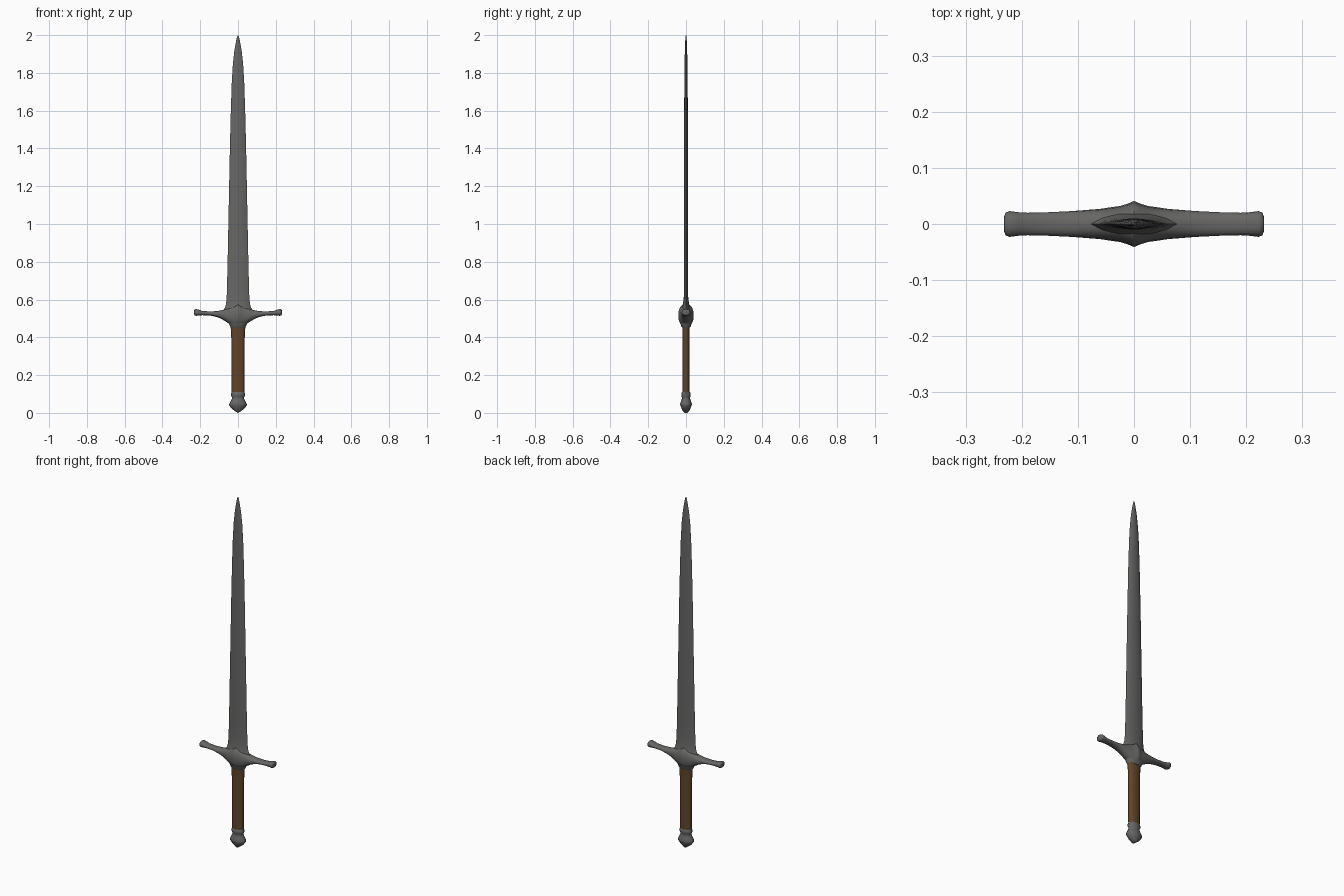
import bpy, bmesh, math
from mathutils import Vector


def material(name, rgb):
    m = bpy.data.materials.new(name)
    m.diffuse_color = (*rgb, 1)
    return m


steel = material("dark steel", (0.135, 0.133, 0.13))
leather = material("brown leather", (0.115, 0.058, 0.024))


def ellipse(n, power=1.0):
    pts = []
    for i in range(n):
        a = 2 * math.pi * i / n
        c, s = math.cos(a), math.sin(a)
        pts.append((math.copysign(abs(c) ** power, c), math.copysign(abs(s) ** power, s)))
    return pts


def loft(name, rings, mat, angle=40):
    """Skin a list of equal-length point rings and cap both ends."""
    bm = bmesh.new()
    loops = [[bm.verts.new(Vector(p)) for p in ring] for ring in rings]
    n = len(loops[0])
    for a, b in zip(loops, loops[1:]):
        for i in range(n):
            j = (i + 1) % n
            bm.faces.new((a[i], a[j], b[j], b[i]))
    bm.faces.new(loops[0][::-1])
    bm.faces.new(loops[-1])
    bmesh.ops.recalc_face_normals(bm, faces=bm.faces[:])
    me = bpy.data.meshes.new(name)
    bm.to_mesh(me)
    bm.free()
    me.materials.append(mat)
    ob = bpy.data.objects.new(name, me)
    bpy.context.collection.objects.link(ob)
    bpy.ops.object.select_all(action='DESELECT')
    ob.select_set(True)
    bpy.context.view_layer.objects.active = ob
    bpy.ops.object.shade_smooth_by_angle(angle=math.radians(angle))
    return ob


def upright(name, section, stations, mat, angle=40):
    """stations: (z, half width x, half depth y)"""
    return loft(name, [[(u * w, v * d, z) for u, v in section] for z, w, d in stations], mat, angle)


# blade: lens section with a soft ridge, flaring into the guard at its root
half = [(1, 0), (0.75, 0.5), (0.4, 0.85), (0, 1), (-0.4, 0.85), (-0.75, 0.5)]
lens = half + [(-u, -v) for u, v in half]
upright("blade", lens, [
    (0.520, 0.100, 0.026), (0.540, 0.082, 0.024), (0.555, 0.070, 0.021),
    (0.575, 0.064, 0.017), (0.600, 0.061, 0.013), (0.635, 0.059, 0.010),
    (0.80, 0.055, 0.010), (1.00, 0.051, 0.010), (1.20, 0.047, 0.010),
    (1.40, 0.043, 0.010), (1.60, 0.038, 0.0095), (1.75, 0.033, 0.009),
    (1.85, 0.027, 0.008), (1.92, 0.019, 0.006), (1.97, 0.010, 0.004),
    (1.99, 0.005, 0.003), (2.00, 0.001, 0.001)], steel, 50)

# crossguard: arms sweep up to flared ends; (x, bottom z, top z, half depth)
arm = [(0.0, 0.455, 0.578, 0.041), (0.012, 0.456, 0.572, 0.036),
       (0.025, 0.459, 0.566, 0.032), (0.04, 0.467, 0.558, 0.030),
       (0.06, 0.481, 0.551, 0.027), (0.085, 0.496, 0.544, 0.025),
       (0.11, 0.507, 0.539, 0.023), (0.15, 0.516, 0.537, 0.021),
       (0.19, 0.517, 0.540, 0.020), (0.207, 0.515, 0.546, 0.021),
       (0.222, 0.514, 0.550, 0.023), (0.229, 0.516, 0.548, 0.020),
       (0.232, 0.522, 0.543, 0.012)]
guard = [(-x, b, t, d) for x, b, t, d in arm[:0:-1]] + arm
loft("crossguard",
     [[(x, v * d, (b + t) / 2 + u * (t - b) / 2) for u, v in ellipse(16, 0.9)]
      for x, b, t, d in guard], steel, 50)

# grip: oval leather handle widening slightly to the guard
upright("grip", ellipse(16, 0.85), [
    (0.095, 0.033, 0.019), (0.25, 0.034, 0.019), (0.38, 0.035, 0.019),
    (0.43, 0.037, 0.019), (0.465, 0.040, 0.020)], leather)

# guard collar where the grip enters
upright("guard_collar", ellipse(16, 0.85), [
    (0.452, 0.039, 0.021), (0.458, 0.042, 0.025), (0.475, 0.050, 0.030)], steel)

# pommel: collar ring, neck and faceted bulb
upright("pommel", ellipse(12), [
    (0.002, 0.004, 0.010), (0.008, 0.014, 0.016), (0.022, 0.033, 0.023),
    (0.040, 0.047, 0.030), (0.047, 0.047, 0.031), (0.060, 0.040, 0.027),
    (0.075, 0.033, 0.022), (0.084, 0.033, 0.022), (0.090, 0.036, 0.025),
    (0.104, 0.037, 0.025), (0.110, 0.034, 0.021)], steel)

# rounded foot of the pommel reaching the ground
upright("pommel_tip", ellipse(12), [(0.0, 0.003, 0.008), (0.006, 0.008, 0.011)], steel)
